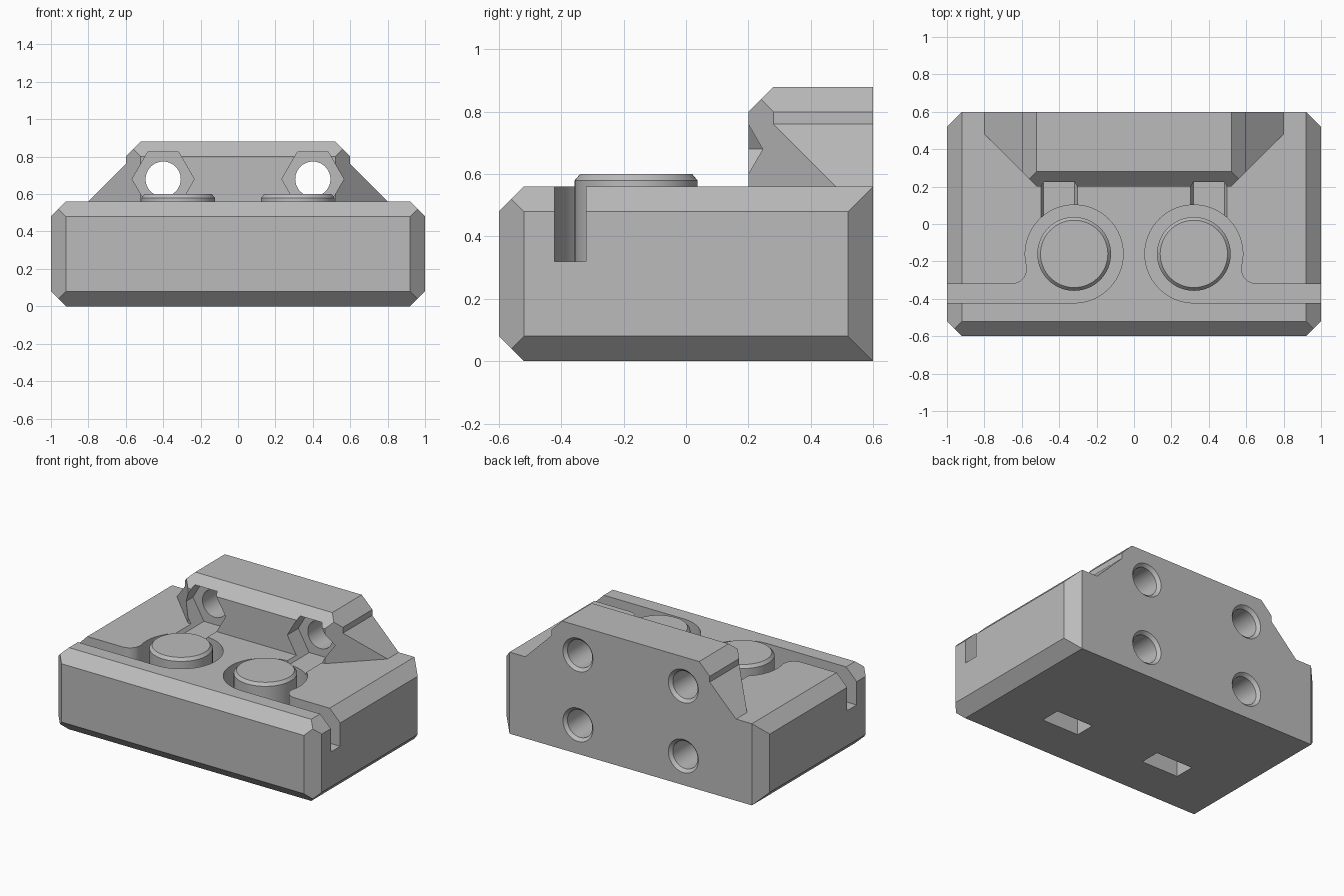
import bpy, bmesh
from math import pi, sin, cos, radians, atan2, sqrt
from mathutils import Vector

cube = bpy.data.objects.get("Cube")
if cube:
    bpy.data.objects.remove(cube, do_unlink=True)

grey = bpy.data.materials.new("plain_grey")
grey.use_nodes = True
grey.diffuse_color = (0.5, 0.5, 0.5, 1)
grey.node_tree.nodes["Principled BSDF"].inputs["Base Color"].default_value = (0.5, 0.5, 0.5, 1)


def finish(name, bm):
    bmesh.ops.recalc_face_normals(bm, faces=bm.faces)
    mesh = bpy.data.meshes.new(name)
    bm.to_mesh(mesh)
    bm.free()
    mesh.materials.append(grey)
    ob = bpy.data.objects.new(name, mesh)
    bpy.context.collection.objects.link(ob)
    return ob


def loft(name, loops, planes=()):
    """Skin closed loops, then trim by planes given as (normal, offset)."""
    bm = bmesh.new()
    rings = [[bm.verts.new(p) for p in loop] for loop in loops]
    n = len(rings[0])
    for a, b in zip(rings, rings[1:]):
        for i in range(n):
            j = (i + 1) % n
            bm.faces.new((a[i], a[j], b[j], b[i]))
    bm.faces.new(rings[0])
    bm.faces.new(rings[-1])
    for normal, offset in planes:
        no = Vector(normal)
        cut = bmesh.ops.bisect_plane(
            bm, geom=bm.verts[:] + bm.edges[:] + bm.faces[:], dist=1e-5,
            plane_co=no * offset / no.length_squared, plane_no=no, clear_outer=True)
        edges = [e for e in cut["geom_cut"]
                 if isinstance(e, bmesh.types.BMEdge) and e.is_boundary]
        bmesh.ops.edgeloop_fill(bm, edges=edges)
    return finish(name, bm)


def prism_y(name, xz, y0, y1, planes=()):
    return loft(name, [[(x, y, z) for x, z in xz] for y in (y0, y1)], planes)


def circle(r, n=64, start=0.0):
    return [(r * cos(start + 2 * pi * i / n), r * sin(start + 2 * pi * i / n)) for i in range(n)]


def combine(target, tool, operation):
    tool.hide_render = True
    mod = target.modifiers.new("join", "BOOLEAN")
    mod.operation, mod.solver, mod.object = operation, "EXACT", tool
    bpy.context.view_layer.objects.active = target
    bpy.ops.object.modifier_apply(modifier=mod.name)
    bpy.data.objects.remove(tool, do_unlink=True)


# Chamfered base block, with plain edges along the back
chamfers = [((sx, sy, 0), 1.52) for sx in (-1, 1) for sy in (-1, 1)]
for sz, off in ((-1, 0), (1, 0.56)):
    chamfers += [((s, 0, sz), 0.92 + off) for s in (-1, 1)]
    chamfers.append(((0, -1, sz), 0.52 + off))
body = prism_y("housing", [(-1, 0), (1, 0), (1, 0.56), (-1, 0.56)], -0.6, 0.6, chamfers)

# Raised rear ridge with sloping side gussets
half = [(0.8, 0.4), (0.8, 0.56), (0.6, 0.76), (0.6, 0.8), (0.52, 0.88)]
ridge = prism_y("ridge", half + [(-x, z) for x, z in reversed(half)], 0.2, 0.6,
                [((0, -1, 1), 0.6), ((1, -1, 0), 0.32), ((-1, -1, 0), 0.32)])
combine(body, ridge, "UNION")

# Ring pocket outline running out to the side through a rounded corner
BX, BY, RING, FILLET = 0.32, -0.16, 0.262, 0.08
fy = -0.32 + FILLET
fx = BX + sqrt((RING + FILLET) ** 2 - (fy - BY) ** 2)
tangent = atan2(fy - BY, fx - BX)
pocket = [(1.1, BY - RING), (1.1, -0.32)]
for i in range(13):
    a = 1.5 * pi + (tangent + pi - 1.5 * pi) * i / 12
    pocket.append((fx + FILLET * cos(a), fy + FILLET * sin(a)))
for i in range(1, 49):
    a = tangent + (1.5 * pi - tangent) * i / 48
    pocket.append((BX + RING * cos(a), BY + RING * sin(a)))

HX = 0.4
hexagon = circle(0.166, 6)
for s in (-1, 1):
    # Ring pocket and side channel
    combine(body, loft("pocket", [[(s * x, y, z) for x, y in pocket] for z in (0.32, 0.7)]),
            "DIFFERENCE")
    # Hexagonal recess in the ridge, grooving the deck
    combine(body, prism_y("hex_recess", [(s * HX + x, 0.68 + z) for x, z in hexagon], 0.0, 0.32),
            "DIFFERENCE")
    # Round post with a chamfered rim
    combine(body, loft("post", [[(s * BX + x, BY + y, z) for x, y in circle(r)]
                                for z, r in ((0.25, 0.197), (0.58, 0.197), (0.6, 0.18))]),
            "UNION")
    # Slot in the underside with a pointed roof
    slot = [(-0.14, -0.1), (0.14, -0.1), (0.14, 0.28), (0, 0.362), (-0.14, 0.28)]
    combine(body, prism_y("nut_slot", [(s * HX + x, z) for x, z in slot], -0.23, -0.09),
            "DIFFERENCE")
    # Countersunk holes from the back
    for hz, y0 in ((0.2, -0.3), (0.68, 0.25)):
        rings = ((y0, 0.094), (0.58, 0.094), (0.62, 0.134))
        combine(body, loft("bolt_hole", [[(s * HX + x, y, hz + z) for x, z in circle(r, 48)]
                                         for y, r in rings]), "DIFFERENCE")

bpy.ops.object.select_all(action="DESELECT")
body.select_set(True)
bpy.context.view_layer.objects.active = body
bpy.ops.object.shade_smooth_by_angle(angle=radians(25))
